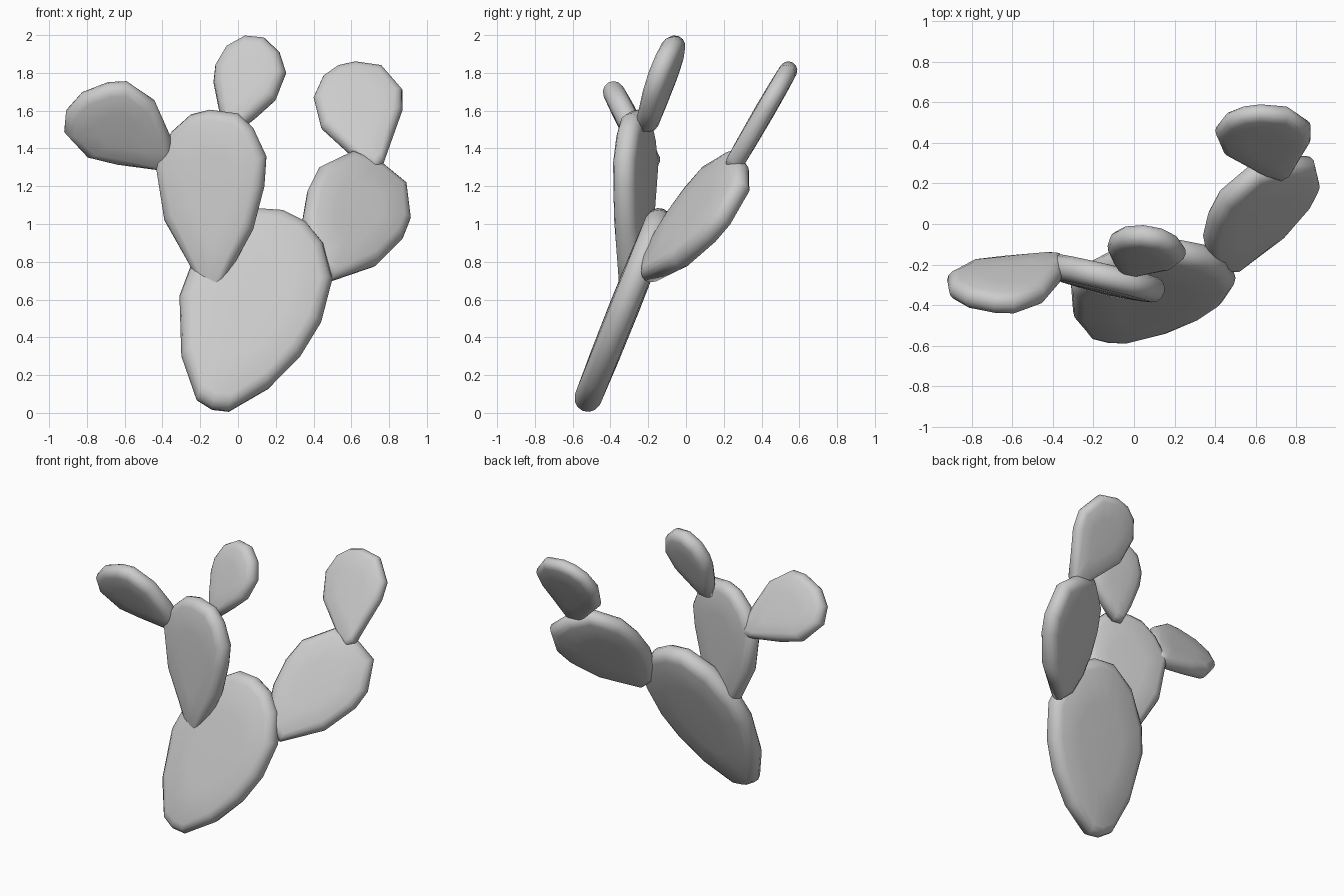
import bpy, bmesh
from mathutils import Vector


def pad(name, outline, plane, half):
    """Flat rounded pad: front outline (x, z) laid on plane y = a + b*x + c*z."""
    a, b, c = plane
    rim = [Vector((x, a + b * x + c * z, z)) for x, z in outline]
    centre = sum(rim, Vector()) / len(rim)
    normal = Vector((b, -1, c)).normalized()
    bm = bmesh.new()

    def ring(inset, height, scale=1.0):
        verts = []
        for p in rim:
            d = p - centre
            s = max(0.1, 1 - inset * half / d.length) * scale
            verts.append(bm.verts.new(centre + d * s + normal * half * height))
        return verts

    # half-round rim, then a gently domed face on each side
    side = [(0.12, 0.45), (0.42, 0.78), (0.9, 0.96)]
    rings = [ring(0.9, -1.04, 0.55)]
    rings += [ring(i, -h) for i, h in reversed(side)]
    rings += [ring(0, 0)]
    rings += [ring(i, h) for i, h in side]
    rings += [ring(0.9, 1.04, 0.55)]
    n = len(rim)
    for r0, r1 in zip(rings, rings[1:]):
        for i in range(n):
            j = (i + 1) % n
            bm.faces.new((r0[i], r0[j], r1[j], r1[i]))
    for r, h in ((rings[0], -1.07), (rings[-1], 1.07)):
        tip = bm.verts.new(centre + normal * half * h)
        for i in range(n):
            bm.faces.new((r[i], r[(i + 1) % n], tip))
    bmesh.ops.recalc_face_normals(bm, faces=bm.faces)
    for f in bm.faces:
        f.smooth = True
    me = bpy.data.meshes.new(name)
    bm.to_mesh(me)
    bm.free()
    ob = bpy.data.objects.new(name, me)
    bpy.context.collection.objects.link(ob)
    return ob


# large pad at the bottom
pad("base_pad",
    [(-0.05, 0.01), (-0.14, 0.02), (-0.22, 0.07), (-0.30, 0.30), (-0.31, 0.62),
     (-0.25, 0.78), (-0.09, 0.98), (0.10, 1.08), (0.24, 1.07), (0.36, 1.01),
     (0.45, 0.90), (0.50, 0.71), (0.44, 0.48), (0.33, 0.30), (0.16, 0.13)],
    (-0.55, 0, 0.40), 0.075)

# upright pad growing from the base
pad("middle_pad",
    [(-0.11, 0.61), (-0.17, 0.62), (-0.26, 0.79), (-0.39, 1.02), (-0.44, 1.34),
     (-0.35, 1.49), (-0.25, 1.58), (-0.15, 1.605), (0.0, 1.585), (0.08, 1.51),
     (0.15, 1.36), (0.14, 1.20), (0.08, 0.97), (-0.03, 0.77)],
    (-0.34, -0.24, 0.03), 0.065)

# left upper pad
pad("left_pad",
    [(-0.35, 1.30), (-0.40, 1.29), (-0.64, 1.32), (-0.80, 1.36), (-0.92, 1.49),
     (-0.91, 1.60), (-0.83, 1.69), (-0.69, 1.745), (-0.59, 1.75), (-0.44, 1.65),
     (-0.36, 1.47), (-0.34, 1.38)],
    (0.50, 0, -0.52), 0.06)

# top pad
pad("top_pad",
    [(-0.06, 1.49), (-0.10, 1.60), (-0.13, 1.75), (-0.12, 1.84), (-0.06, 1.94),
     (0.04, 1.995), (0.14, 1.985), (0.22, 1.91), (0.255, 1.80), (0.20, 1.66),
     (0.10, 1.57), (0.0, 1.49)],
    (-0.792, -0.15, 0.38), 0.06)

# right lower pad
pad("right_pad",
    [(0.60, 1.38), (0.43, 1.30), (0.37, 1.18), (0.345, 1.03), (0.36, 0.90),
     (0.41, 0.77), (0.49, 0.70), (0.73, 0.78), (0.87, 0.92), (0.91, 1.02),
     (0.885, 1.21), (0.75, 1.32)],
    (-0.91, 0.52, 0.63), 0.065)

# right upper pad
pad("right_top_pad",
    [(0.73, 1.285), (0.65, 1.32), (0.44, 1.51), (0.40, 1.67), (0.45, 1.78),
     (0.53, 1.835), (0.62, 1.855), (0.76, 1.835), (0.87, 1.71), (0.87, 1.60),
     (0.82, 1.46), (0.77, 1.32)],
    (-0.51, 0, 0.58), 0.05)
